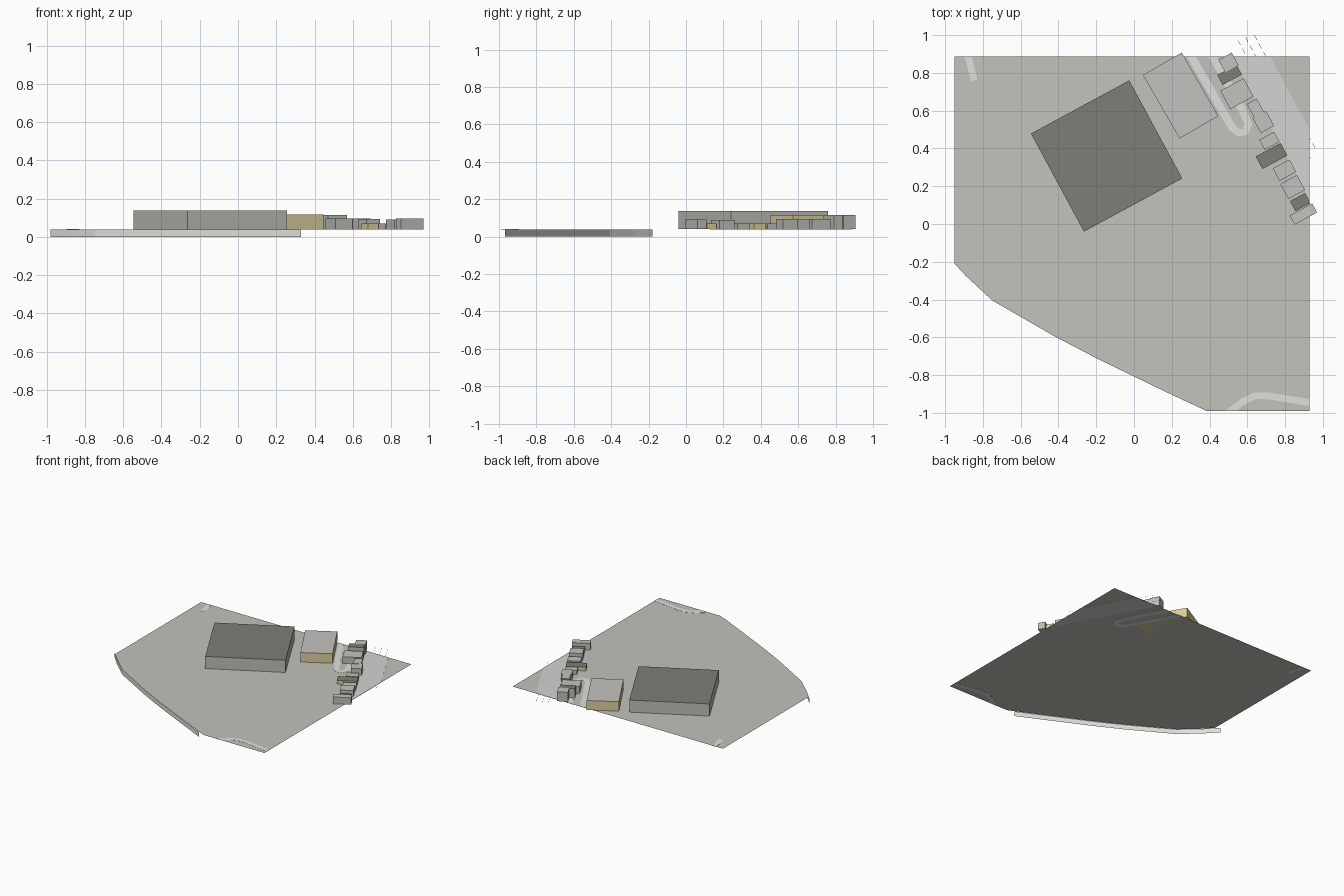
import bpy, bmesh, math
from mathutils import Vector

cube = bpy.data.objects.get("Cube")
if cube:
    bpy.data.objects.remove(cube, do_unlink=True)

GROUND_Z = 0.04
WEST, EAST, SOUTH, NORTH = -0.95, 0.93, -0.99, 0.886
TURN = math.radians(28.4)


def linear(c):
    c /= 255
    return c / 12.92 if c < 0.04 else ((c + 0.055) / 1.055) ** 2.4


def material(name, *rgb):
    m = bpy.data.materials.new(name)
    m.use_nodes = True
    col = [linear(c) for c in rgb] + [1]
    m.diffuse_color = col
    m.node_tree.nodes["Principled BSDF"].inputs["Base Color"].default_value = col
    return m


ground_mat = material("ground grey", 195, 194, 188)
path_mat = material("path light grey", 224, 224, 222)
track_mat = material("track bed grey", 212, 212, 210)
line_mat = material("line pale yellow", 215, 214, 196)
wall_mat = material("wall grey", 190, 190, 183)
tan_mat = material("wall tan", 222, 206, 156)
dark_mat = material("roof dark grey", 125, 126, 118)
light_mat = material("roof light grey", 195, 194, 189)
skirt_mat = material("edge pale grey", 224, 224, 220)


def finish(name, bm, *mats):
    me = bpy.data.meshes.new(name)
    bm.to_mesh(me)
    bm.free()
    for m in mats:
        me.materials.append(m)
    ob = bpy.data.objects.new(name, me)
    bpy.context.collection.objects.link(ob)
    return ob


def building(name, x, y, across, along, top, wall, roof, turn=TURN):
    """Box on the ground with its own roof colour."""
    bm = bmesh.new()
    bmesh.ops.create_cube(bm, size=1)
    bmesh.ops.scale(bm, vec=(across, along, top - GROUND_Z), verts=bm.verts)
    bm.normal_update()
    for f in bm.faces:
        f.material_index = int(f.normal.z > 0.5)
    ob = finish(name, bm, wall, roof)
    ob.location = (x, y, (top + GROUND_Z) / 2)
    ob.rotation_euler.z = turn


def thicken(bm, thickness):
    """Turn flat faces into a thin plate that shows on both sides."""
    made = bmesh.ops.extrude_face_region(bm, geom=bm.faces[:])
    verts = [v for v in made["geom"] if isinstance(v, bmesh.types.BMVert)]
    bmesh.ops.translate(bm, vec=(0, 0, thickness), verts=verts)
    bmesh.ops.recalc_face_normals(bm, faces=bm.faces)


def strip(name, points, width, mat):
    """Mitred path laid in the ground, trimmed at the ground edges."""
    pts = [Vector(p) for p in points]
    bm = bmesh.new()
    rows = []
    for i, p in enumerate(pts):
        t = Vector((0, 0))
        if i:
            t += (p - pts[i - 1]).normalized()
        if i < len(pts) - 1:
            t += (pts[i + 1] - p).normalized()
        t.normalize()
        side = Vector((-t.y, t.x)) * width / 2
        rows.append([bm.verts.new((*(p + s * side), GROUND_Z - 0.001)) for s in (1, -1)])
    for a, b in zip(rows, rows[1:]):
        bm.faces.new((a[0], a[1], b[1], b[0]))
    for co, no in (((EAST, 0, 0), (1, 0, 0)), ((0, NORTH, 0), (0, 1, 0)), ((0, SOUTH, 0), (0, -1, 0))):
        bmesh.ops.bisect_plane(bm, geom=bm.verts[:] + bm.edges[:] + bm.faces[:],
                               plane_co=co, plane_no=no, clear_outer=True)
    thicken(bm, 0.002)
    finish(name, bm, mat)


# Ground sheet with its curved shore
shore = [(WEST, -0.21), (-0.89, -0.275), (-0.75, -0.405), (-0.42, -0.595),
         (-0.20, -0.71), (0.16, -0.885), (0.385, SOUTH)]
bm = bmesh.new()
bm.faces.new([bm.verts.new((x, y, GROUND_Z))
              for x, y in shore + [(EAST, SOUTH), (EAST, NORTH), (WEST, NORTH)]])
finish("ground", bm, ground_mat)

# Low wall below the shore
bm = bmesh.new()
wall_line = [(-0.98, -0.18)] + shore[1:-1] + [(0.33, -0.967)]
posts = [[bm.verts.new((x, y, z)) for z in (0, GROUND_Z - 0.001)] for x, y in wall_line]
for a, b in zip(posts, posts[1:]):
    bm.faces.new((a[0], b[0], b[1], a[1]))
finish("shore_wall", bm, skirt_mat)

# Paths
strip("loop_path", [(0.285, 0.92), (0.33, 0.84), (0.52, 0.51), (0.555, 0.482), (0.59, 0.488),
                    (0.605, 0.53), (0.57, 0.61), (0.40, 0.92)], 0.042, path_mat)
strip("corner_path", [(-0.885, 0.92), (-0.847, 0.76)], 0.036, path_mat)
strip("shore_path", [(0.46, -1.03), (0.575, -0.94), (0.64, -0.91), (0.71, -0.91), (0.96, -0.95)],
      0.036, path_mat)

# Track bed
bm = bmesh.new()
bm.faces.new([bm.verts.new((x, y, GROUND_Z - 0.001)) for x, y in
              [(0.52, NORTH), (EAST, 0.127), (EAST, 0.50), (0.72, NORTH)]])
thicken(bm, 0.002)
finish("track_bed", bm, track_mat)

# Dashed lines along the track bed
bm = bmesh.new()
for start, end in (((0.637, 1.0), (0.97, 0.38)), ((0.59, 0.99), (0.965, 0.29)),
                   ((0.55, 0.973), (0.95, 0.23))):
    a, b = Vector(start), Vector(end)
    d = (b - a).normalized()
    side = Vector((-d.y, d.x)) * 0.0012
    step = 0.05
    for i in range(int((b - a).length / step)):
        p, q = a + d * step * i, a + d * step * (i + 0.6)
        bm.faces.new([bm.verts.new((*c, GROUND_Z + 0.002))
                      for c in (p - side, q - side, q + side, p + side)])
bmesh.ops.recalc_face_normals(bm, faces=bm.faces)
finish("track_lines", bm, line_mat)

# Large buildings
building("main_hall", -0.145, 0.36, 0.592, 0.59, 0.138, wall_mat, dark_mat)
building("side_hall", 0.247, 0.68, 0.237, 0.388, 0.116, tan_mat, light_mat, math.radians(30))

# Row of small houses: x, y, across, along, top, walls, roof
houses = [
    (0.50, 0.855, 0.08, 0.075, 0.115, wall_mat, light_mat),
    (0.506, 0.79, 0.115, 0.06, 0.115, wall_mat, dark_mat),
    (0.545, 0.69, 0.14, 0.11, 0.095, wall_mat, light_mat),
    (0.645, 0.61, 0.06, 0.09, 0.095, wall_mat, light_mat),
    (0.685, 0.54, 0.08, 0.09, 0.093, wall_mat, light_mat),
    (0.717, 0.44, 0.09, 0.06, 0.07, wall_mat, light_mat),
    (0.728, 0.36, 0.15, 0.075, 0.07, tan_mat, dark_mat),
    (0.797, 0.285, 0.10, 0.075, 0.07, wall_mat, light_mat),
    (0.84, 0.196, 0.10, 0.09, 0.09, wall_mat, light_mat),
    (0.88, 0.116, 0.09, 0.06, 0.07, tan_mat, dark_mat),
    (0.897, 0.053, 0.135, 0.055, 0.095, wall_mat, light_mat),
]
for i, h in enumerate(houses, 1):
    building(f"row_house_{i}", *h)
